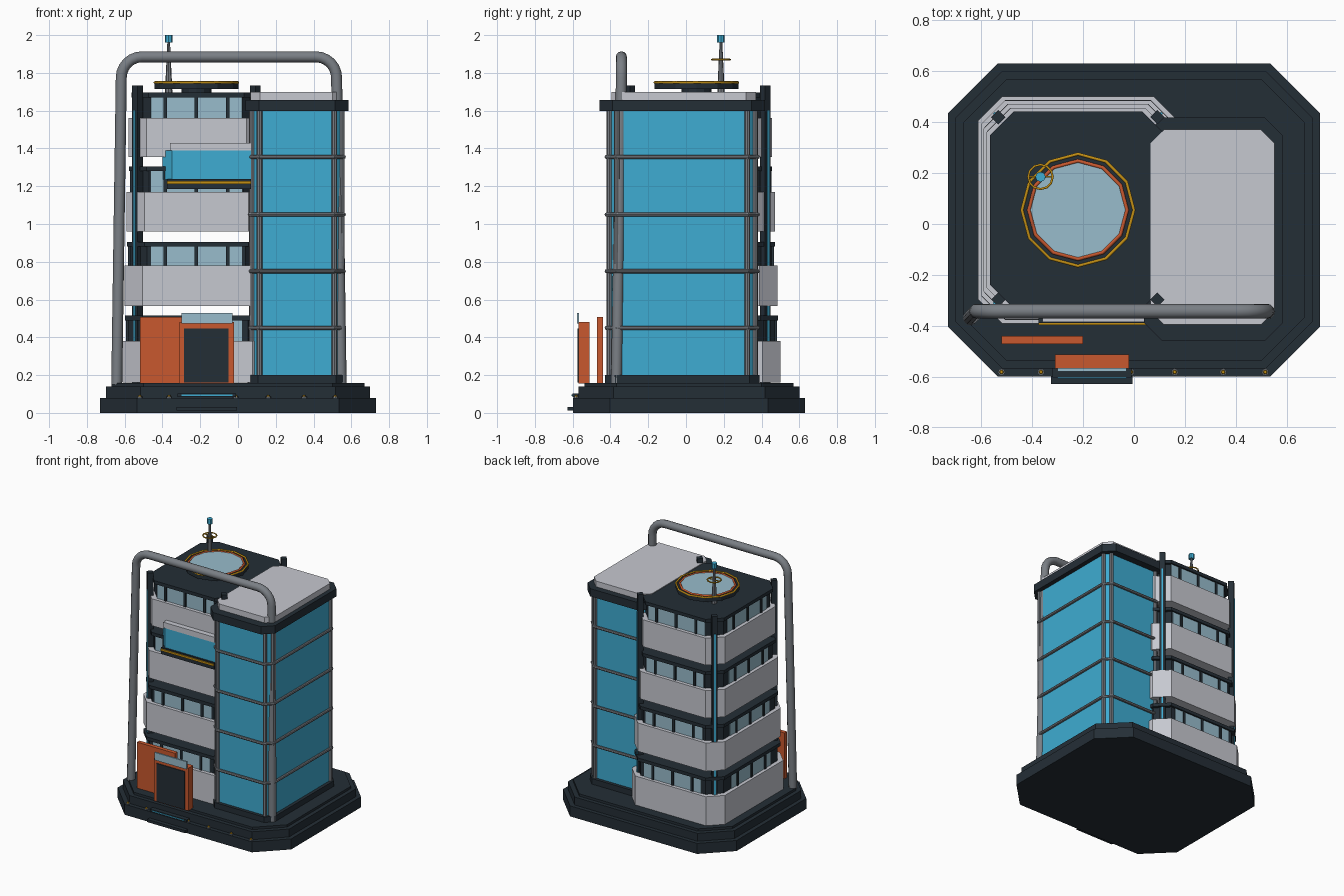
import bpy, bmesh, math
from mathutils import Vector

if "Cube" in bpy.data.objects:
    bpy.data.objects.remove(bpy.data.objects["Cube"])

def srgb(r, g, b):
    f = lambda c: c / 12.92 if c <= 0.04045 else ((c + 0.055) / 1.055) ** 2.4
    return (f(r / 255), f(g / 255), f(b / 255), 1)

def material(name, *rgb):
    m = bpy.data.materials.new(name)
    m.diffuse_color = srgb(*rgb)
    m.use_nodes = True
    m.node_tree.nodes["Principled BSDF"].inputs["Base Color"].default_value = m.diffuse_color
    return m

DARK = material("dark navy", 36, 46, 54)
LIGHT = material("light grey", 198, 200, 208)
BLUE = material("bright blue", 62, 172, 210)
PALE = material("pale glass", 152, 188, 204)
ORANGE = material("orange", 200, 88, 46)
GOLD = material("gold", 196, 144, 20)
GREY = material("mid grey", 122, 127, 133)

def finish(name, bm, mat, smooth=False):
    bmesh.ops.recalc_face_normals(bm, faces=bm.faces)
    me = bpy.data.meshes.new(name)
    bm.to_mesh(me)
    bm.free()
    me.materials.append(mat)
    if smooth:
        for p in me.polygons:
            p.use_smooth = len(p.vertices) == 4
    ob = bpy.data.objects.new(name, me)
    bpy.context.collection.objects.link(ob)
    return ob

def prism(name, pts, z0, z1, mat):
    bm = bmesh.new()
    lo = [bm.verts.new((x, y, z0)) for x, y in pts]
    hi = [bm.verts.new((x, y, z1)) for x, y in pts]
    n = len(pts)
    bm.faces.new(lo)
    bm.faces.new(hi)
    for i in range(n):
        bm.faces.new((lo[i], lo[(i + 1) % n], hi[(i + 1) % n], hi[i]))
    return finish(name, bm, mat)

def octagon(cx, cy, hx, hy, c):
    return [(cx + x, cy + y) for x, y in (
        (hx, -hy + c), (hx, hy - c), (hx - c, hy), (-hx + c, hy),
        (-hx, hy - c), (-hx, -hy + c), (-hx + c, -hy), (hx - c, -hy))]

def box(name, x0, x1, y0, y1, z0, z1, mat):
    return prism(name, [(x0, y0), (x1, y0), (x1, y1), (x0, y1)], z0, z1, mat)

def cone(name, x, y, z0, z1, r0, r1, mat, n=12):
    bm = bmesh.new()
    bmesh.ops.create_cone(bm, cap_ends=True, segments=n, radius1=r0, radius2=r1, depth=z1 - z0)
    bmesh.ops.translate(bm, verts=bm.verts, vec=(x, y, (z0 + z1) / 2))
    return finish(name, bm, mat, n > 12)

def tube(name, pts, r, mat, closed=False, n=8, smooth=True):
    """Sweep a round section along a path."""
    P = [Vector(p) for p in pts]
    bm, rings, m = bmesh.new(), [], len(pts)
    for i in range(m):
        a = P[i - 1] if closed or i else P[i]
        b = P[(i + 1) % m] if closed or i < m - 1 else P[i]
        t = (b - a).normalized()
        ref = Vector((0, 0, 1)) if closed else Vector((0, 1, 0))
        u = (ref - t * ref.dot(t)).normalized()
        v = t.cross(u)
        rings.append([bm.verts.new(P[i] + r * (math.cos(2 * math.pi * k / n) * u
                      + math.sin(2 * math.pi * k / n) * v)) for k in range(n)])
    for i in range(m if closed else m - 1):
        A, B = rings[i], rings[(i + 1) % m]
        for k in range(n):
            bm.faces.new((A[k], A[(k + 1) % n], B[(k + 1) % n], B[k]))
    if not closed:
        bm.faces.new(rings[0])
        bm.faces.new(rings[-1])
    return finish(name, bm, mat, smooth)

def circle(cx, cy, z, r, n=12):
    return [(cx + r * math.cos(2 * math.pi * k / n), cy + r * math.sin(2 * math.pi * k / n), z)
            for k in range(n)]

# stepped base
for i, (d, z0, z1) in enumerate([(0, 0, .08), (.03, .08, .14), (.06, .14, .158)]):
    prism(f"base_tier_{i}", octagon(0, .016, .73 - d, .614 - d, .195 - d * .4), z0, z1, DARK)

# terraced floors, each slightly smaller and separated by an open gap
CX, CY = -.22, .055
for f, (z0, z1, z2) in enumerate([(.16, .38, .515), (.565, .78, .905), (.96, 1.17, 1.305), (1.355, 1.56, 1.695)]):
    hx, hy = .392 - .011 * f, .445 - .015 * f
    prism(f"floor_{f}_parapet", octagon(CX, CY, hx, hy, .095), z0, z1, LIGHT)
    wx, wy = hx - .03, hy - .03
    prism(f"floor_{f}_wall", octagon(CX, CY, wx, wy, .09), z1, z2 - .02, DARK)
    prism(f"floor_{f}_roof", octagon(CX, CY, hx - .014, hy - .014, .092), z2 - .025, z2, DARK)
    # glass strips and mullions on all four sides
    for s in (-1, 1):
        y, x = CY + s * wy, CX + s * wx
        box(f"floor_{f}_window_y", CX - .24, CX + .24, y - .004, y + .004, z1, z2 - .025, PALE)
        box(f"floor_{f}_window_x", x - .004, x + .004, CY - .235, CY + .235, z1, z2 - .025, PALE)
        for k in (-1, 0, 1):
            m = .165 * k
            box(f"floor_{f}_mullion_y", CX + m - .009, CX + m + .009, y - .012, y + .012, z1, z2 - .02, DARK)
            box(f"floor_{f}_mullion_x", x - .012, x + .012, CY + m - .009, CY + m + .009, z1, z2 - .02, DARK)

# corner posts with blue light strips
for sx in (-1, 1):
    for sy in (-1, 1):
        x, y = CX + sx * .312, CY + .006 + sy * .358
        def turned(a0, a1, b):
            n, t = Vector((sx, sy)) / 2 ** .5, Vector((-sy, sx)) / 2 ** .5
            return [tuple(Vector((x, y)) + n * a + t * c) for a, c in ((a0, -b), (a1, -b), (a1, b), (a0, b))]
        prism("corner_post", turned(-.02, .02, .02), .155, 1.733, DARK)
        prism("corner_light_strip", turned(.02, .025, .006), .18, 1.6, BLUE)

# sky lounge bay on the front
prism("lounge_glass", [(-.35, -.378), (.07, -.378), (.07, -.2), (-.40, -.2), (-.40, -.33)], 1.235, 1.39, BLUE)
box("lounge_roof", -.36, .07, -.385, -.28, 1.388, 1.43, LIGHT)
box("lounge_floor", -.375, .07, -.388, -.25, 1.185, 1.237, DARK)
box("lounge_rail", -.375, .07, -.396, -.388, 1.213, 1.228, GOLD)

# glass tower
TX, TY = .312, -.02
prism("tower_foot", octagon(TX, TY, .262, .41, .055), .155, .2, DARK)
glass = octagon(TX, TY, .238, .385, .04)
prism("tower_glass", glass, .19, 1.61, BLUE)
for x, y in glass:
    cone("tower_post", x, y, .16, 1.61, .015, .015, GREY, 8)
for z in (.45, .75, 1.05, 1.355):
    tube("tower_ring", [(x, y, z) for x, y in octagon(TX, TY, .248, .4, .05)], .011, GREY, True, smooth=False)
prism("tower_cornice", octagon(TX, TY, .272, .438, .07), 1.598, 1.657, DARK)
prism("tower_roof", octagon(.308, -.012, .243, .382, .052), 1.655, 1.7, LIGHT)

# big arch pipe over the front
def bend(cx, s):
    return [(cx + s * .11 * math.sin(a), -.342, 1.775 + .11 * math.cos(a))
            for a in [math.pi / 2 * k / 6 for k in range(7)]]
tube("arch_pipe", [(-.642, -.368, .15)] + bend(-.508, -1)[::-1] + bend(.412, 1) + [(.546, -.368, .15)],
     .029, GREY, n=12)

# rooftop landing disc
cone("disc_base", CX, CY, 1.715, 1.747, .222, .222, DARK)
cone("disc_stem", CX, CY, 1.69, 1.717, .08, .08, DARK)
cone("disc_glass", CX, CY, 1.745, 1.751, .188, .188, PALE)
tube("disc_outer_ring", circle(CX, CY, 1.749, .22), .007, GOLD, True, 6)
tube("disc_inner_ring", circle(CX, CY, 1.749, .193), .008, ORANGE, True, 6)

# antenna
AX, AY = -.367, .185
cone("antenna_mast", AX, AY, 1.69, 1.965, .02, .007, GREY, 8)
cone("antenna_tip", AX, AY, 1.962, 2.0, .02, .02, BLUE, 8)
tube("antenna_ring", circle(AX, AY, 1.87, .048), .005, GOLD, True, 6)
box("antenna_spoke", AX - .045, AX + .045, AY - .003, AY + .003, 1.867, 1.873, GOLD)

# entrance, side panel and steps
box("side_panel", -.52, -.2, -.47, -.44, .155, .507, ORANGE)
box("door_frame", -.31, -.02, -.568, -.512, .155, .48, ORANGE)
box("door_leaf", -.285, -.05, -.574, -.567, .16, .448, DARK)
box("door_canopy", -.3, -.03, -.578, -.566, .472, .53, PALE)
box("lower_step", -.325, -.005, -.628, -.58, .012, .032, DARK)
box("upper_step", -.32, -.01, -.602, -.56, .085, .102, DARK)
box("step_light", -.3, -.03, -.606, -.598, .09, .097, BLUE)

# lamps along the front edge
for x in (-.52, -.365, -.012, .16, .35, .515):
    cone("lamp_socket", x, -.581, .078, .087, .014, .014, GREY, 8)
    cone("lamp", x, -.581, .085, .096, .009, .006, GOLD, 8)
